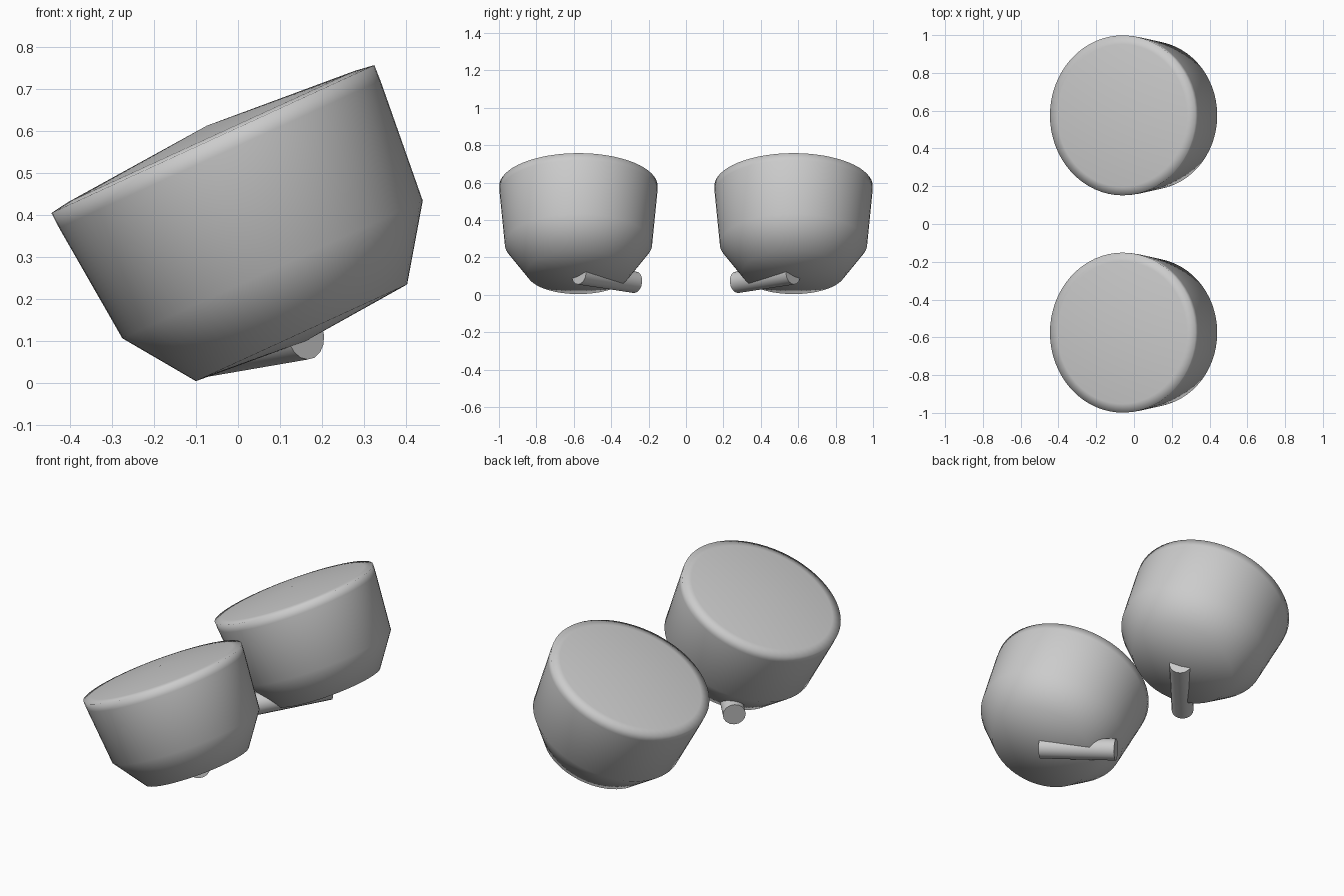
import bpy, bmesh, math
from mathutils import Vector, Matrix

if "Cube" in bpy.data.objects:
    bpy.data.objects.remove(bpy.data.objects["Cube"])

grey = bpy.data.materials.new("plain grey")
grey.diffuse_color = (0.6, 0.6, 0.6, 1)
grey.use_nodes = True
grey.node_tree.nodes["Principled BSDF"].inputs["Base Color"].default_value = grey.diffuse_color


def finish(bm, name, limit):
    bmesh.ops.recalc_face_normals(bm, faces=bm.faces)
    me = bpy.data.meshes.new(name)
    bm.to_mesh(me)
    bm.free()
    ob = bpy.data.objects.new(name, me)
    bpy.context.collection.objects.link(ob)
    me.materials.append(grey)
    bpy.ops.object.select_all(action='DESELECT')
    ob.select_set(True)
    bpy.context.view_layer.objects.active = ob
    if limit is None:
        bpy.ops.object.shade_smooth()
    else:
        bpy.ops.object.shade_smooth_by_angle(angle=limit)
    return ob


# bowl-shaped drum profile: radius, height along its axis from the rim centre
PROFILE = [(0, 0.035), (0.377, 0.007), (0.4235, 0), (0.4215, -0.04),
           (0.394, -0.342), (0.277, -0.508), (0, -0.53)]


def drum(name, y):
    bm = bmesh.new()
    vs = [bm.verts.new((r, 0, h)) for r, h in PROFILE]
    edges = [bm.edges.new(p) for p in zip(vs, vs[1:])]
    bmesh.ops.spin(bm, geom=vs + edges, cent=(0, 0, 0), axis=(0, 0, 1),
                   angle=2 * math.pi, steps=64)
    bmesh.ops.remove_doubles(bm, verts=bm.verts, dist=1e-4)
    # lean the drum towards -x
    bm.transform(Matrix.Translation((-0.06, y, 0.581)) @
                 Matrix.Rotation(math.radians(-24.6), 4, 'Y'))
    return finish(bm, name, None)


def peg(name, a, b, r):
    a, b = Vector(a), Vector(b)
    bm = bmesh.new()
    bmesh.ops.create_cone(bm, cap_ends=True, segments=16, radius1=r, radius2=r,
                          depth=(b - a).length)
    rot = (b - a).to_track_quat('Z', 'Y').to_matrix().to_4x4()
    bm.transform(Matrix.Translation((a + b) / 2) @ rot)
    return finish(bm, name, math.radians(40))


# two mirrored drums, each with a peg running inward from under its base
for side, s in (("front", -1), ("back", 1)):
    drum(side + "_drum", 0.575 * s)
    peg(side + "_peg", (0.162, 0.573 * s, 0.113), (-0.105, 0.273 * s, 0.067), 0.058)
